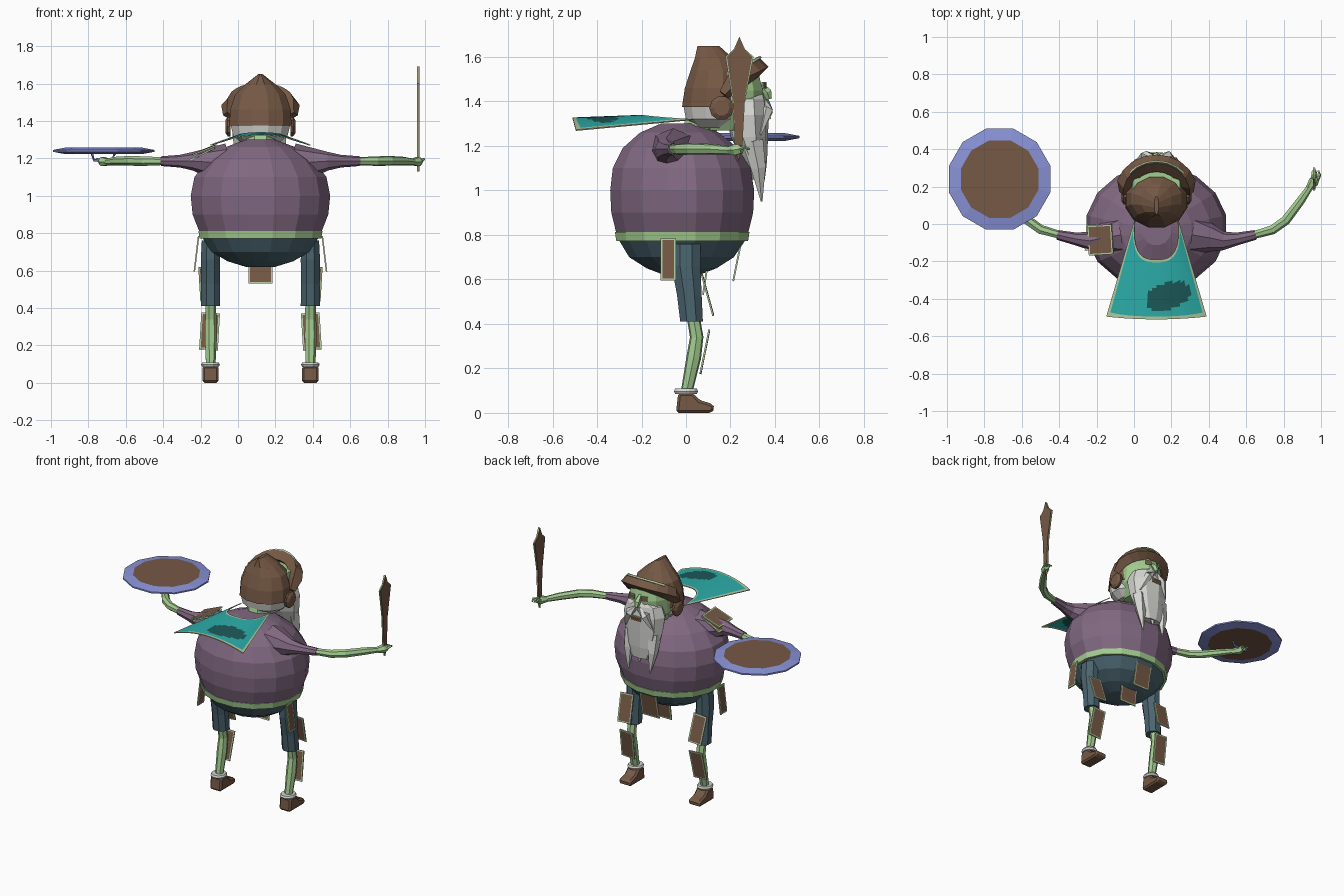
import bpy, bmesh
from math import pi, sin, cos
from mathutils import Vector, Euler, Matrix

if "Cube" in bpy.data.objects:
    bpy.data.objects.remove(bpy.data.objects["Cube"])


def material(name, r, g, b):
    m = bpy.data.materials.new(name)
    m.use_nodes = True
    m.diffuse_color = (r, g, b, 1)
    m.node_tree.nodes["Principled BSDF"].inputs["Base Color"].default_value = (r, g, b, 1)
    return m


PURPLE = material("purple cloth", .22, .14, .22)
BROWN = material("brown leather", .18, .1, .06)
GREEN = material("green skin", .37, .61, .28)
SLATE = material("slate trousers", .07, .13, .16)
TEAL = material("teal cape", .025, .42, .4)
STAIN = material("dark teal stain", .012, .1, .1)
BLUE = material("blue rim", .25, .29, .68)
WHITE = material("white hair", .66, .66, .63)
EDGE = material("pale green edging", .45, .58, .35)
RED = material("red brown mouth", .15, .05, .025)

CX = .12  # middle plane of the figure


def finish(name, bm, *mats):
    bmesh.ops.recalc_face_normals(bm, faces=bm.faces)
    me = bpy.data.meshes.new(name)
    bm.to_mesh(me)
    bm.free()
    ob = bpy.data.objects.new(name, me)
    bpy.context.collection.objects.link(ob)
    for m in mats:
        me.materials.append(m)
    return ob


def skin_rings(name, rings, mats):
    """Join rings of points; the end caps use the last material."""
    bm = bmesh.new()
    loops = [[bm.verts.new(p) for p in ring] for ring in rings]
    n = len(loops[0])
    for a, b in zip(loops, loops[1:]):
        for i in range(n):
            bm.faces.new((a[i], a[(i + 1) % n], b[(i + 1) % n], b[i]))
    for cap in (loops[0], loops[-1]):
        bm.faces.new(cap).material_index = len(mats) - 1
    return finish(name, bm, *mats)


def loft(name, sections, *mats, sides=16, x=CX):
    """Stack of ellipses, each given as y, z, x radius, y radius."""
    turn = [2 * pi * (i + .5) / sides for i in range(sides)]
    return skin_rings(name, [[(x + rx * cos(t), y + ry * sin(t), z) for t in turn]
                             for y, z, rx, ry in sections], mats)


def tube(name, path, radii, mat, sides=7):
    pts = [Vector(p) for p in path]
    rings = []
    for i, p in enumerate(pts):
        d = (pts[min(i + 1, len(pts) - 1)] - pts[max(i - 1, 0)]).normalized()
        side = d.cross(Vector((0, 0, 1)) if abs(d.z) < .8 else Vector((0, 1, 0))).normalized()
        up = side.cross(d)
        rings.append([p + radii[i] * (side * cos(2 * pi * k / sides) + up * sin(2 * pi * k / sides))
                      for k in range(sides)])
    return skin_rings(name, rings, [mat])


def prism(name, outline, x, width, mat):
    """Outline in y and z, extruded along x."""
    return skin_rings(name, [[(x + s * width / 2, y, z) for y, z in outline] for s in (-1, 1)], [mat])


def card(name, centre, w, h, rot, border=.012, mats=(EDGE, BROWN)):
    """Thin plate with an edged border on both faces."""
    bm = bmesh.new()
    bmesh.ops.create_cube(bm, size=1, matrix=Matrix.Diagonal((w, .008, h, 1)))
    big = [f for f in bm.faces if abs(f.normal.y) > .9]
    bmesh.ops.inset_individual(bm, faces=big, thickness=border)
    for f in big:
        f.material_index = 1
    bmesh.ops.transform(bm, verts=bm.verts,
                        matrix=Matrix.Translation(centre) @ Euler(rot).to_matrix().to_4x4())
    return finish(name, bm, *mats)


# Round torso, belt and trousers seat
loft("torso", [(-.017, .8, .33, .3), (-.017, .9, .37, .325), (-.017, 1, .38, .33), (-.02, 1.1, .36, .315),
               (-.025, 1.19, .29, .265), (-.03, 1.26, .19, .18), (-.03, 1.3, .08, .085)], PURPLE)
loft("belt", [(-.017, .772, .332, .302), (-.017, .812, .338, .308)], GREEN)
loft("trouser_seat", [(-.02, .62, .08, .08), (-.02, .65, .18, .16), (-.02, .7, .265, .24),
                      (-.017, .78, .32, .292)], SLATE)

# Limbs, built once for each side
for label, s in (("left", 1), ("right", -1)):
    leg = CX + s * .267
    loft(label + "_trouser_leg", [(.025, .41, .056, .055), (.015, .53, .054, .06), (0, .66, .056, .07),
                                  (0, .76, .05, .07)], SLATE, sides=8, x=leg)
    tube(label + "_shin", [(leg, .03, .45), (leg, .048, .34), (leg, .035, .25), (leg, 0, .08)],
         [.03, .031, .034, .026], GREEN)
    loft(label + "_ankle_ring", [(0, .085, .045, .05), (0, .097, .052, .056), (0, .109, .045, .05)],
         WHITE, sides=12, x=leg)
    shoe = prism(label + "_shoe", [(-.045, 0), (.115, 0), (.13, .02), (.12, .04), (.06, .058),
                                   (.03, .09), (-.035, .09)], leg, .088, BROWN)
    bevel = shoe.modifiers.new("soft edges", 'BEVEL')
    bevel.width = .012
    bevel.segments = 1

    def side_path(points):
        return [(CX + s * x, y, z) for x, y, z in points]

    tube(label + "_sleeve", side_path([(.2, -.06, 1.17), (.29, -.075, 1.18), (.36, -.09, 1.185),
                                       (.43, -.08, 1.185), (.53, -.058, 1.185)]),
         [.11, .075, .05, .034, .026], PURPLE, 8)
    tube(label + "_forearm", side_path([(.5, -.064, 1.185), (.62, -.03, 1.185), (.69, .02, 1.187),
                                        (.77, .125, 1.185), (.825, .205, 1.18)]),
         [.021, .026, .027, .024, .018], GREEN)
    tube(label + "_palm", side_path([(.815, .19, 1.18), (.84, .225, 1.182), (.853, .25, 1.185)]),
         [.018, .028, .02], GREEN, 6)
    for k in range(3):
        tube(f"{label}_finger_{k}", side_path([(.83 + k * .016, .235, 1.185), (.835 + k * .019, .262, 1.195),
                                               (.835 + k * .015, .285, 1.185)]),
             [.009, .008, .005], GREEN, 5)

    # Hanging leather plates
    card(label + "_hip_plate", (CX + s * .342, -.08, .69), .07, .19, (-s * .12, 0, pi / 2))
    card(label + "_thigh_plate", (leg + s * .01, .097, .53), .1, .19, (.27, s * .06, 0))
    card(label + "_shin_plate", (leg + s * .005, .085, .275), .1, .2, (-.2, -s * .06, 0))

card("belt_plate_front", (CX, .232, .69), .13, .2, (-.2, 0, 0))
card("belt_plate_under", (CX, .09, .62), .13, .18, (-.15, 0, 0))
card("shoulder_plate_upper", (-.18, -.085, 1.245), .14, .16, (pi / 2, -.38, .06))
card("shoulder_plate_lower", (-.19, -.075, 1.222), .15, .14, (pi / 2, -.45, -.06))

# Head, hair and face
loft("neck", [(.05, 1.24, .08, .08), (.1, 1.36, .09, .1)], GREEN, sides=8)
loft("head", [(.18, 1.27, .09, .1), (.19, 1.35, .14, .15), (.195, 1.45, .145, .155),
              (.19, 1.53, .13, .14)], GREEN, sides=12)
loft("back_hair", [(.12, 1.28, .1, .08), (.125, 1.32, .15, .13), (.125, 1.39, .168, .143)],
     WHITE, sides=12)
loft("beard", [(.325, 1.05, .07, .03), (.31, 1.13, .115, .055), (.285, 1.24, .14, .085),
               (.275, 1.34, .15, .098), (.275, 1.41, .125, .085), (.3, 1.44, .05, .05)], WHITE, sides=9)
for name, x, drop in (("left", .09, .95), ("middle", 0, 1.02), ("right", -.085, .96)):
    tube(name + "_beard_lock", [(CX + x, .3, 1.22), (CX + x * 1.05, .325, 1.1), (CX + x * .95, .34, drop)],
         [.05, .035, .004], WHITE, 5)
for x in (-.06, .06):
    tube("moustache_lock", [(CX + x * .1, .36, 1.4), (CX + x, .362, 1.36), (CX + x * 1.8, .335, 1.25)],
         [.015, .03, .005], WHITE, 5)
    card("eye", (CX + x * .8, .352, 1.472), .045, .03, (0, 0, -x * 5), .006)
tube("nose", [(CX, .33, 1.48), (CX, .365, 1.44), (CX, .375, 1.41)], [.012, .022, .012], GREEN, 5)
card("mouth", (CX, .378, 1.335), .07, .03, (0, 0, 0), .006, (GREEN, RED))

# Helmet with a pointed crown, raised brim and ear discs
loft("helmet_crown", [(.125, 1.375, .172, .148), (.13, 1.46, .168, .14), (.135, 1.54, .14, .118),
                      (.125, 1.595, .085, .088), (.1, 1.65, .012, .05)], BROWN, sides=12)
brim = [(CX - .175 * cos(t), .17 + .155 * sin(t), 1.43 + .125 * sin(t) ** .7)
        for t in [pi * k / 10 + .0001 for k in range(10)] + [pi - .0001]]
tube("helmet_brim", brim, [.025] + [.046] * 9 + [.025], BROWN, 4)
tube("brim_edging", [(x, y + .008, z + .042) for x, y, z in brim[2:9]], [.008] * 7, EDGE, 4)
for s in (-1, 1):
    x = CX + s * .16
    tube("ear_disc", [(x, .16, 1.37), (x + s * .015, .16, 1.37), (x + s * .028, .16, 1.37)],
         [.055, .055, .035], BROWN, 10)

# Cape streaming out behind, with edging and a stain
bm = bmesh.new()
across = [-1, -.94] + [-.9 + .1 * k for k in range(19)] + [.94, 1]
grid = []
for j in range(22):
    t = j / 21
    row = []
    for u in across:
        start = .03 - .22 * (1 - abs(u) ** 3)
        y = start + (-.495 - .015 * (1 - u * u) - start) * t
        half = .115 + .155 * (.03 - y) / .53
        row.append(bm.verts.new((CX + u * half, y, 1.34 - .055 * u * u * (.35 + .65 * t) - .012 * t)))
    grid.append(row)
for j in range(21):
    for i in range(len(across) - 1):
        f = bm.faces.new((grid[j][i], grid[j][i + 1], grid[j + 1][i + 1], grid[j + 1][i]))
        c = f.calc_center_median()
        if i in (0, len(across) - 2) or j in (0, 20):
            f.material_index = 1
        elif ((c.x - .18) / .12) ** 2 + ((c.y + .385 - .2 * (c.x - .18)) / .072) ** 2 < 1:
            f.material_index = 2
cape = finish("cape", bm, TEAL, EDGE, STAIN)
cape.modifiers.new("cloth thickness", 'SOLIDIFY').thickness = .006

# Round shield lying flat, with its grip
loft("shield", [(.24, 1.223, .215, .215), (.24, 1.235, .28, .28), (.24, 1.245, .28, .28),
                (.24, 1.257, .215, .215)], BLUE, BROWN, sides=12, x=-.718)
tube("shield_grip", [(-.66, .24, 1.226), (-.67, .24, 1.195), (-.77, .24, 1.19), (-.78, .24, 1.226)],
     [.008] * 4, BLUE, 5)

# Upright blade in the other hand
blade = [(.237, 1.13), (.252, 1.2), (.262, 1.4), (.297, 1.6), (.262, 1.635), (.24, 1.69),
         (.218, 1.635), (.184, 1.6), (.213, 1.4), (.222, 1.2)]
prism("blade", blade, .963, .014, BROWN)
prism("blade_edging", [(.24 + (y - .24) * 1.12, 1.41 + (z - 1.41) * 1.002) for y, z in blade], .963, .006, EDGE)
